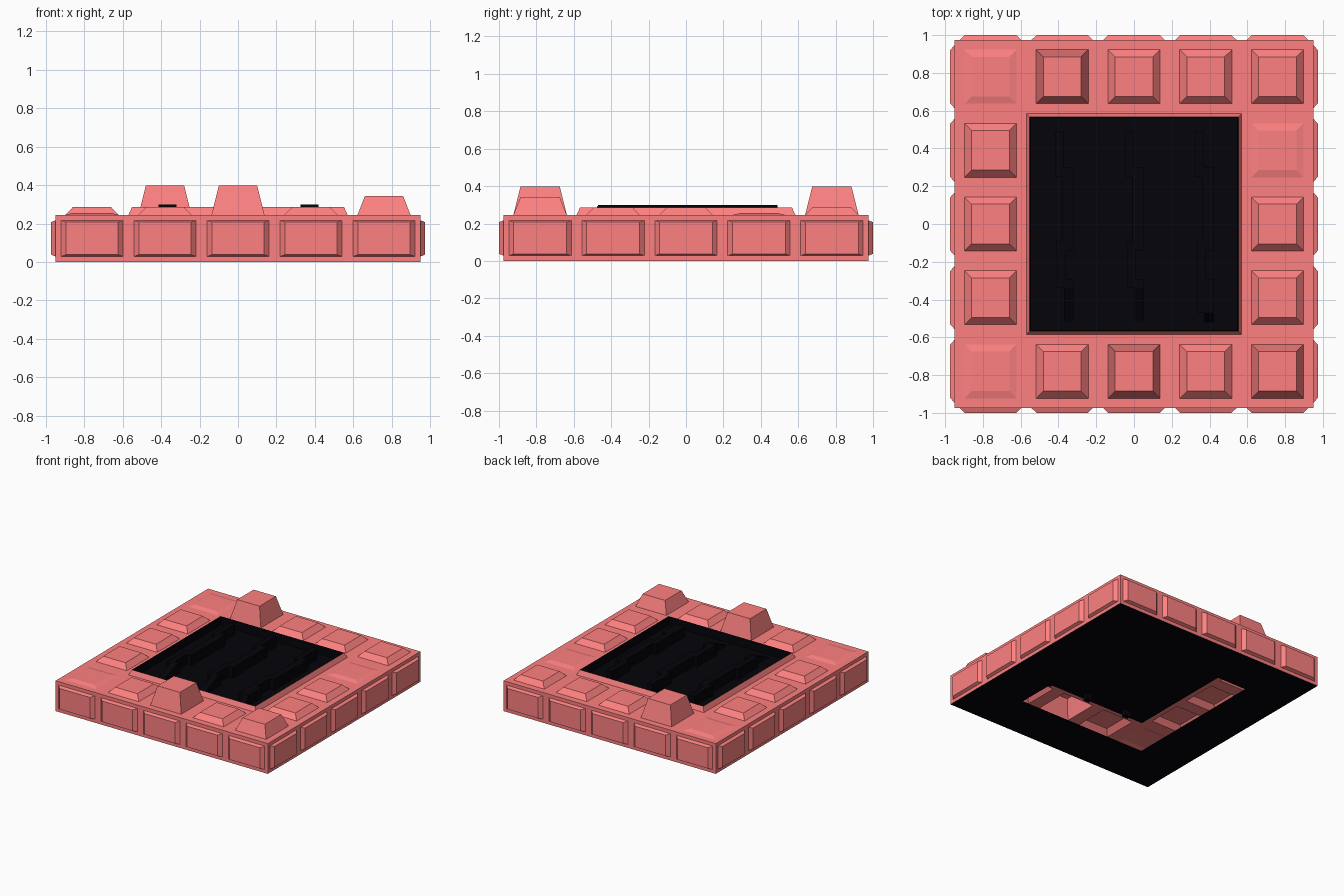
import bpy, bmesh
from mathutils import Vector as V

if "Cube" in bpy.data.objects:
    bpy.data.objects.remove(bpy.data.objects["Cube"])

HX, HY, H = 0.95, 0.975, 0.245      # half sizes and height of the slab
CX, CY = HX * 0.4, HY * 0.4         # tile pitch
FLOOR = 0.215                       # tray floor height


def material(name, rgb):
    m = bpy.data.materials.new(name)
    m.diffuse_color = (*rgb, 1)
    m.use_nodes = True
    m.node_tree.nodes["Principled BSDF"].inputs["Base Color"].default_value = m.diffuse_color
    return m


CORAL = material("coral", (1.0, 0.22, 0.22))
BLACK = material("black", (0.001, 0.001, 0.003))


def finish(name, bm, mat):
    bmesh.ops.remove_doubles(bm, verts=bm.verts, dist=0.0005)
    me = bpy.data.meshes.new(name)
    bm.to_mesh(me)
    bm.free()
    me.materials.append(mat)
    ob = bpy.data.objects.new(name, me)
    bpy.context.collection.objects.link(ob)
    return ob


def quad(bm, centre, u, v):
    """Quad from its centre and two half-size vectors; normal is u x v."""
    c, u, v = V(centre), V(u), V(v)
    f = bm.faces.new([bm.verts.new(p) for p in (c - u - v, c + u - v, c + u + v, c - u + v)])
    f.normal_update()
    return f


def inset(bm, face, width):
    bmesh.ops.inset_individual(bm, faces=[face], thickness=width, use_even_offset=True)


# Hollow shell: top tiles of differing height around the middle opening
bm = bmesh.new()
heights = {(-2, -2): 0.01, (-2, 2): 0.01, (2, 1): 0.01,
           (0, -2): 0.152, (-1, 2): 0.152, (2, -2): 0.097}
for i in range(-2, 3):
    for j in range(-2, 3):
        if max(abs(i), abs(j)) < 2:
            continue
        f = quad(bm, (i * CX, j * CY, H), (CX / 2, 0, 0), (0, CY / 2, 0))
        inset(bm, f, 0.052)
        inset(bm, f, 0.038)
        for v in f.verts:
            v.co.z = H + heights.get((i, j), 0.04)

# Raised panels along the four outer walls, bevelled wider at their ends
for k in range(-2, 3):
    for s in (-1, 1):
        for centre, u, depth in (((k * CX, s * HY, H / 2), (-s * CX / 2, 0, 0), 0.025),
                                 ((s * HX, k * CY, H / 2), (0, s * CY / 2, 0), 0.023)):
            f = quad(bm, centre, u, (0, 0, H / 2))
            n, along = f.normal.copy(), V(u).normalized()
            inset(bm, f, 0.028)
            inset(bm, f, 0.01)
            for v in f.verts:
                side = 1 if (v.co - V(centre)).dot(along) > 0 else -1
                v.co += n * depth - along * side * 0.016

# Sloped lip around the opening
f = quad(bm, (0, 0, H), (CX * 1.5, 0, 0), (0, CY * 1.5, 0))
inset(bm, f, 0.018)
for v in f.verts:
    v.co.z = H + 0.04
bm.faces.remove(f)
finish("tiled_shell", bm, CORAL)

# Black underside ring, open in the middle
bm = bmesh.new()
f = quad(bm, (0, 0, 0), (HX, 0, 0), (0, -HY, 0))
inset(bm, f, HX - CX * 1.5)
bm.faces.remove(f)
finish("underside", bm, BLACK)

# Black tray inside the lip
bm = bmesh.new()
f = quad(bm, (0, 0, H + 0.04), (CX * 1.5 - 0.018, 0, 0), (0, CY * 1.5 - 0.018, 0))
inset(bm, f, 0.003)
for v in f.verts:
    v.co.z = FLOOR
finish("tray", bm, BLACK)


def bar(bm, x0, x1, y0, y1, z0, z1, drop=0.0):
    """Box whose top can drop at the -y end to make a ramp."""
    for v in bmesh.ops.create_cube(bm, size=1)["verts"]:
        front, top = v.co.y < 0, v.co.z > 0
        z = (z1 - (drop if front else 0)) if top else z0
        v.co = (x1 if v.co.x > 0 else x0, y0 if front else y1, z)


# Stepped channels running front to back, each ending in a ramp
for n, (x, end) in enumerate(((-0.37, -0.34), (0.0, -0.34), (0.37, -0.47))):
    bm = bmesh.new()
    z0, z1 = FLOOR - 0.003, 0.298
    bar(bm, x - 0.045, x + 0.0, 0.28, 0.49, z0, z1)
    bar(bm, x - 0.045, x + 0.05, 0.25, 0.30, z0, z1)
    bar(bm, x - 0.01, x + 0.05, -0.10, 0.26, z0, z1)
    bar(bm, x - 0.04, x + 0.05, -0.14, -0.09, z0, z1)
    bar(bm, x - 0.035, x + 0.01, -0.30, -0.13, z0, z1)
    bar(bm, x - 0.035, x + 0.05, end, -0.29, z0, z1)
    bar(bm, x, x + 0.05, -0.52, end, z0, z1, 0.08)
    bar(bm, x, x + 0.05, -0.52, -0.48, FLOOR - 0.05, FLOOR)
    finish(f"channel_{n + 1}", bm, BLACK)
